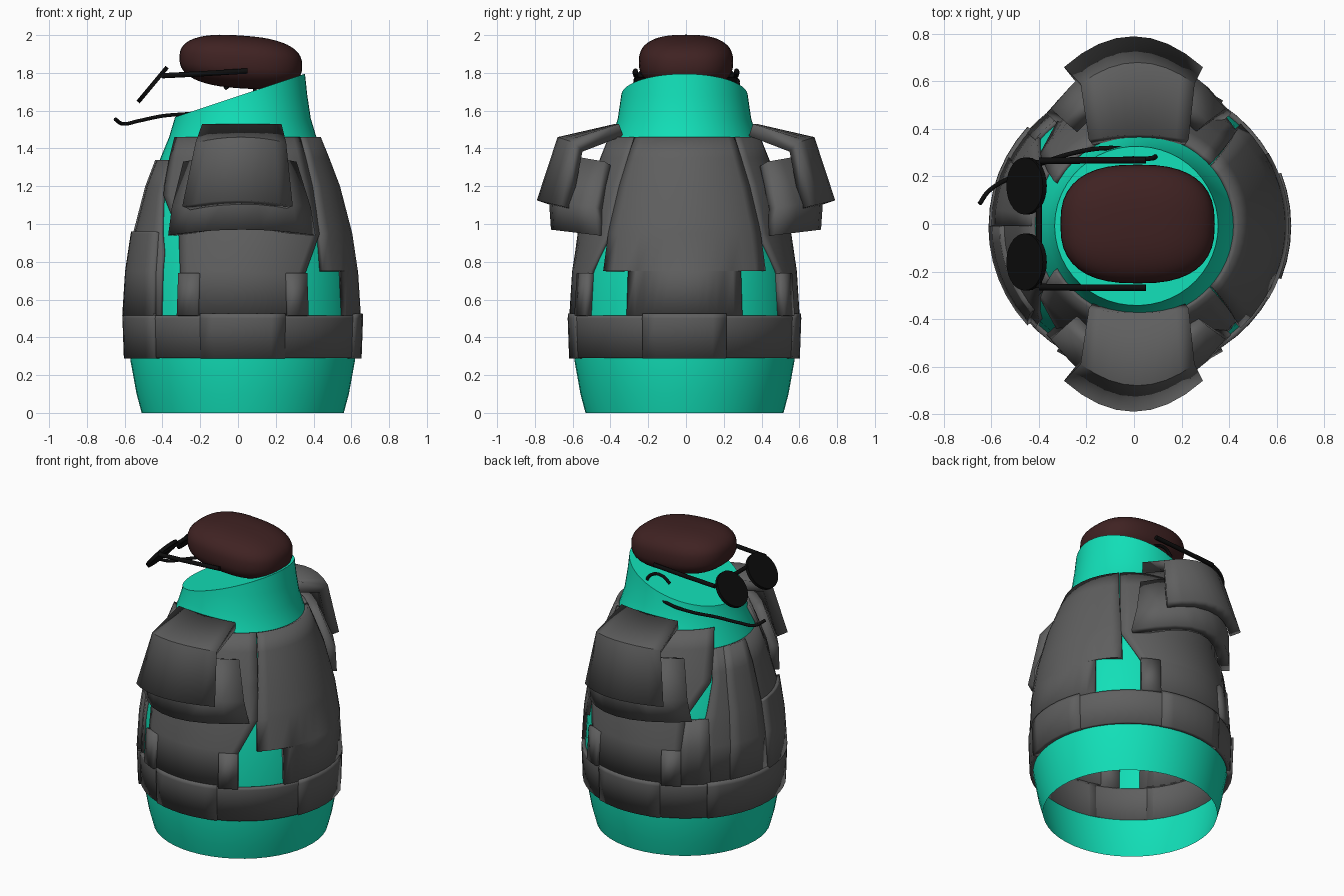
import bpy, bmesh, math
from mathutils import Vector

if "Cube" in bpy.data.objects:
    bpy.data.objects.remove(bpy.data.objects["Cube"])

CX, CY = 0.025, -0.008
# outer radius of the bare body at each height
PROFILE = [(0, .535), (.1, .562), (.28, .595), (.5, .603), (.75, .587), (.95, .557),
           (1.2, .492), (1.35, .435), (1.46, .39), (1.56, .36), (1.68, .342), (1.9, .318)]


def material(name, rgb):
    m = bpy.data.materials.new(name)
    m.diffuse_color = (*rgb, 1)
    m.use_nodes = True
    m.node_tree.nodes["Principled BSDF"].inputs["Base Color"].default_value = m.diffuse_color
    return m


TEAL = material("teal", (.006, .74, .48))
GREY = material("grey", (.115, .115, .115))
BROWN = material("dark_brown", (.05, .016, .016))
BLACK = material("black", (.004, .004, .004))


def lerp_rows(rows, z):
    for a, b in zip(rows, rows[1:]):
        if z <= b[0]:
            t = (z - a[0]) / (b[0] - a[0])
            return [p + (q - p) * t for p, q in zip(a, b)]
    return list(rows[-1])


def surf(z, deg, off=0):
    r = lerp_rows(PROFILE, z)[1] + off
    a = math.radians(deg)
    return (CX + r * math.cos(a), CY + .98 * r * math.sin(a), z)


def finish(name, bm, mat, angle=30):
    me = bpy.data.meshes.new(name)
    bm.to_mesh(me)
    bm.free()
    ob = bpy.data.objects.new(name, me)
    bpy.context.collection.objects.link(ob)
    me.materials.append(mat)
    bpy.ops.object.select_all(action='DESELECT')
    ob.select_set(True)
    bpy.context.view_layer.objects.active = ob
    bpy.ops.object.shade_smooth_by_angle(angle=math.radians(angle))
    return ob


def sheet(grid):
    bm = bmesh.new()
    vs = [[bm.verts.new(p) for p in row] for row in grid]
    for r0, r1 in zip(vs, vs[1:]):
        for j in range(len(r0) - 1):
            bm.faces.new((r0[j], r0[j + 1], r1[j + 1], r1[j]))
    return bm


def solidify(ob, t):
    s = ob.modifiers.new("thickness", 'SOLIDIFY')
    s.thickness = t
    s.offset = -1


def plate(name, rows, off):
    """Armour plate wrapped on the body; rows are (z, start angle, end angle)."""
    zs = {r[0] for r in rows}
    zs |= {z for z, _ in PROFILE if rows[0][0] < z < rows[-1][0]}
    span = max(r[2] - r[1] for r in rows)
    n = max(2, round(span / 7))
    grid = []
    for z in sorted(zs):
        _, a0, a1 = lerp_rows(rows, z)
        grid.append([surf(z, a0 + (a1 - a0) * j / n, off) for j in range(n + 1)])
    ob = finish(name, sheet(grid), GREY)
    solidify(ob, off + .005)


def flip(rows):
    return [(z, 360 - b, 360 - a) for z, a, b in rows]


# body: open at the bottom, cut on a slant at the neck
N = 48
bm = sheet([[surf(z, 360 * j / N) for j in range(N + 1)] for z, _ in PROFILE])
bmesh.ops.remove_doubles(bm, verts=bm.verts, dist=1e-5)
cut = bmesh.ops.bisect_plane(bm, geom=bm.verts[:] + bm.edges[:] + bm.faces[:],
                             plane_co=(0, 0, 1.677), plane_no=Vector((-.333, 0, 1)).normalized(),
                             clear_outer=True)
rim = [e for e in cut['geom_cut'] if isinstance(e, bmesh.types.BMEdge)]
bmesh.ops.holes_fill(bm, edges=rim, sides=0)
finish("body", bm, TEAL)

# belt and its raised panels
plate("belt", [(.29, 0, 360), (.515, 0, 360)], .022)
for nm, a, w, o in (("back", 0, 21, .034), ("right", 270, 21, .028),
                    ("left", 90, 21, .028), ("front", 180, 42, .034)):
    plate("belt_panel_" + nm, [(.288, a - w, a + w), (.525, a - w, a + w)], o)

# back plate, notched at the lower corners
plate("back_plate", [(.515, -30, 30), (.75, -30, 30), (.752, -46, 46),
                     (1.0, -45, 45), (1.46, -41, 41)], .024)

# side plates and small pockets
side = [(.515, 237, 303), (.74, 237, 303), (.95, 234, 315), (1.15, 217, 316), (1.46, 208, 318)]
back_pocket = [(.515, 292, 303), (.74, 292, 303)]
front_pocket = [(.515, 237, 248), (.74, 237, 248)]
for nm, f in (("right", lambda r: r), ("left", flip)):
    plate("side_plate_" + nm, f(side), .02)
    plate("back_pocket_" + nm, f(back_pocket), .04)
    plate("front_pocket_" + nm, f(front_pocket), .04)

# front plate with an overlapping flap on one half and a filler on the other
plate("front_plate", [(.515, 135, 225), (.85, 136, 224), (1.15, 145, 215), (1.34, 146, 214)], .016)
plate("front_flap", [(.515, 180, 222), (.96, 180, 219)], .036)
plate("front_filler", [(.515, 120, 140), (.93, 122, 140)], .018)
plate("front_inner_panel", [(.515, 152, 180), (1.15, 155, 180), (1.34, 157, 180)], .024)


# shoulder pads: rows (half width, y at middle, drop at ends, z), bottom to top
def shoulder(name, rows, t):
    n = 8
    grid = []
    for w0, w1, y, sag, z in rows:
        row = []
        for j in range(n + 1):
            u = 2 * j / n - 1
            row.append(((w0 + w1) / 2 + u * (w1 - w0) / 2, -(y - sag * u * u), z - .03 * u * u * (y > .5)))
        grid.append(row)
    ob = finish(name, sheet(grid), GREY, 25)
    solidify(ob, t)
    ob.modifiers.new("both_sides", 'MIRROR').use_axis = (False, True, False)


shoulder("shoulder_pad", [(-.295, .29, .79, .13, 1.125), (-.225, .255, .68, .09, 1.46),
                          (-.19, .23, .375, .02, 1.53)], .07)
shoulder("shoulder_lower_flap", [(-.37, .41, .715, .25, .97), (-.35, .385, .725, .24, 1.12),
                                 (-.29, .31, .60, .17, 1.36)], .07)

# head: squashed rounded block, tipped slightly backward
bm = bmesh.new()
bmesh.ops.create_uvsphere(bm, u_segments=40, v_segments=24, radius=1)


def puff(v, e=.78):
    return math.copysign(abs(v) ** e, v)


for v in bm.verts:
    x, y, z = v.co
    v.co = (.015 + .325 * puff(x), .25 * puff(y), 1.858 + .14 * puff(z) - .022 * puff(x))
finish("head", bm, BROWN, 60)


# glasses and microphone
def tube(name, pts, r):
    cu = bpy.data.curves.new(name, 'CURVE')
    cu.dimensions = '3D'
    cu.bevel_depth = r
    cu.bevel_resolution = 2
    cu.resolution_u = 5
    cu.use_fill_caps = True
    sp = cu.splines.new('BEZIER')
    sp.bezier_points.add(len(pts) - 1)
    for b, p in zip(sp.bezier_points, pts):
        b.co = p
        b.handle_left_type = b.handle_right_type = 'AUTO' if len(pts) > 3 else 'VECTOR'
    ob = bpy.data.objects.new(name, cu)
    cu.materials.append(BLACK)
    bpy.context.collection.objects.link(ob)


turn = Vector((-.77, 0, .64)).to_track_quat('Z', 'Y').to_matrix().to_4x4()
for nm, s in (("right", -1), ("left", 1)):
    bm = bmesh.new()
    bmesh.ops.create_cone(bm, cap_ends=True, segments=28, radius1=.12, radius2=.12, depth=.022)
    bmesh.ops.transform(bm, matrix=turn, verts=bm.verts)
    bmesh.ops.translate(bm, vec=(-.452, .16 * s, 1.738), verts=bm.verts)
    finish("lens_" + nm, bm, BLACK)
    tube("temple_arm_" + nm, [(-.40, .265 * s, 1.785), (-.2, .268 * s, 1.795), (.05, .268 * s, 1.81)], .014)
tube("glasses_bridge", [(-.40, -.27, 1.785), (-.40, .27, 1.785)], .013)
tube("microphone", [(-.07, .27, 1.715), (-.02, .275, 1.755), (.06, .275, 1.745), (.09, .285, 1.70),
                    (.03, .305, 1.645), (-.1, .32, 1.605), (-.25, .30, 1.585), (-.4, .25, 1.572),
                    (-.53, .19, 1.545), (-.61, .14, 1.53), (-.65, .085, 1.555)], .01)
